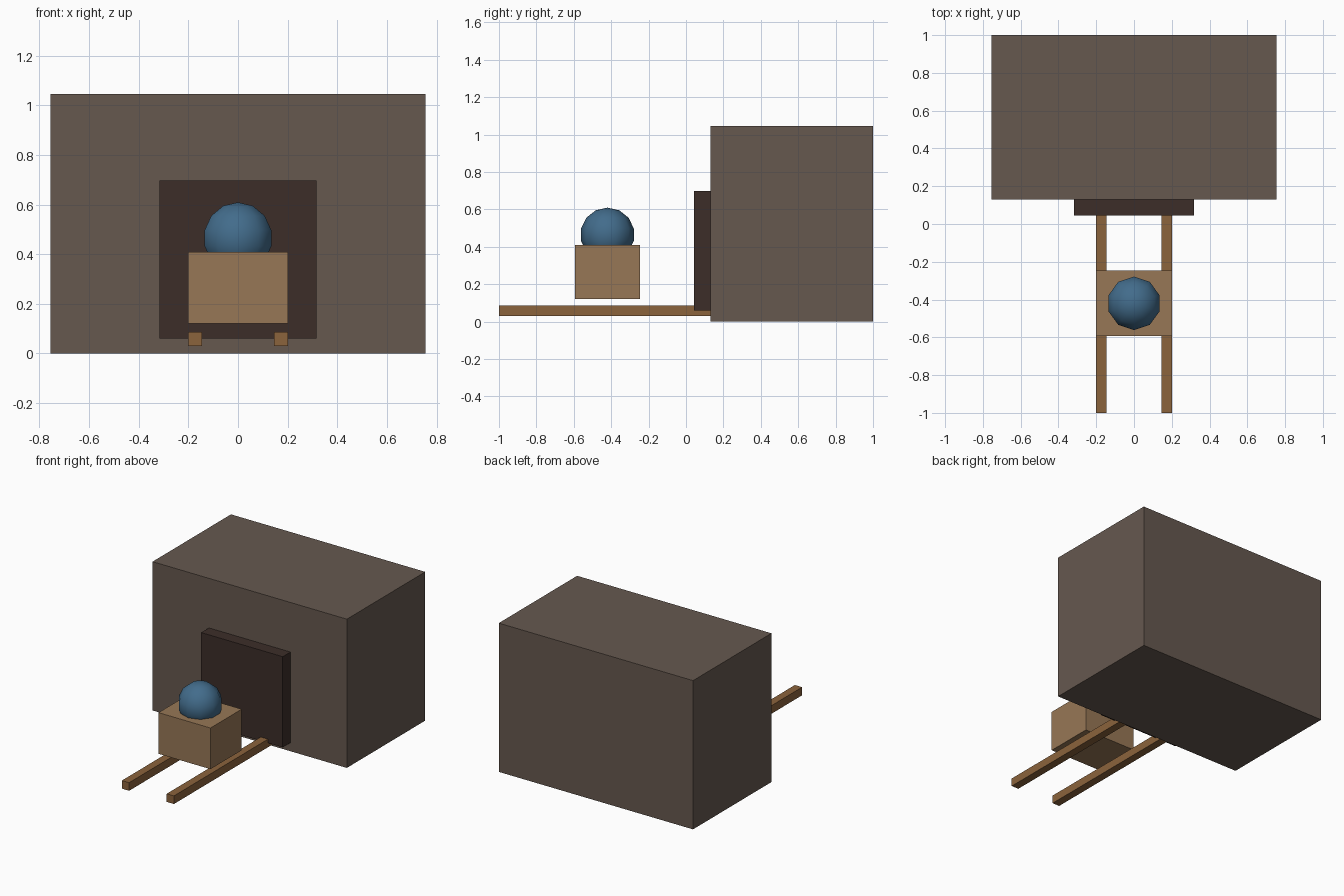
import bpy

if "Cube" in bpy.data.objects:
    bpy.data.objects.remove(bpy.data.objects["Cube"])


def material(name, rgb):
    m = bpy.data.materials.new(name)
    m.diffuse_color = (*rgb, 1)
    m.use_nodes = True
    m.node_tree.nodes["Principled BSDF"].inputs["Base Color"].default_value = m.diffuse_color
    return m


def box(name, lo, hi, mat):
    # Box given by its two opposite corners
    bpy.ops.mesh.primitive_cube_add(size=1, location=[(a + b) / 2 for a, b in zip(lo, hi)])
    ob = bpy.context.object
    ob.name = name
    ob.scale = [b - a for a, b in zip(lo, hi)]
    bpy.ops.object.transform_apply(location=False, rotation=False, scale=True)
    ob.data.materials.append(mat)
    return ob


stone = material("stone", (0.133, 0.098, 0.078))
dark = material("dark_opening", (0.045, 0.027, 0.022))
wood = material("cart_wood", (0.31, 0.185, 0.093))
rail_wood = material("rail_wood", (0.26, 0.125, 0.045))
blue = material("blue_ore", (0.055, 0.15, 0.26))

# Rock block with the dark entrance standing proud of it
box("rock_block", (-0.755, 0.13, 0), (0.755, 1.0, 1.045), stone)
box("entrance", (-0.317, 0.044, 0.06), (0.317, 0.132, 0.697), dark)

# Pair of rails running into the entrance
for side, x in (("left", -0.174), ("right", 0.174)):
    box(f"{side}_rail", (x - 0.028, -1.0, 0.03), (x + 0.028, 0.132, 0.087), rail_wood)

# Cart body
box("cart", (-0.202, -0.594, 0.12), (0.202, -0.247, 0.409), wood)

# Low-poly ball of ore sunk into the cart
bpy.ops.mesh.primitive_uv_sphere_add(segments=10, ring_count=7, radius=0.145,
                                     location=(0, -0.42, 0.464))
ore = bpy.context.object
ore.name = "ore_ball"
ore.data.materials.append(blue)
bpy.ops.object.shade_smooth()
